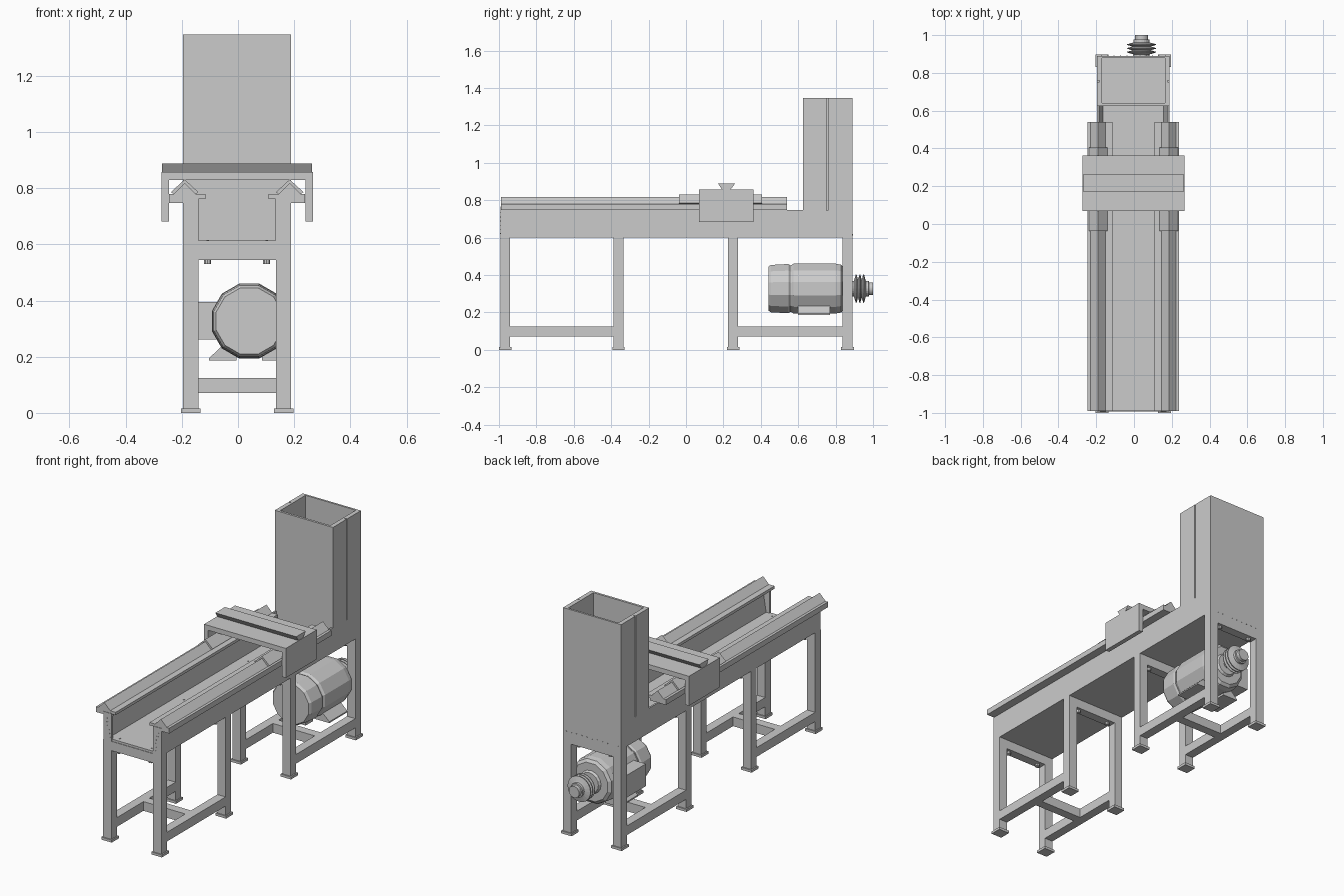
import bpy, bmesh, math
from mathutils import Matrix, Vector

if "Cube" in bpy.data.objects:
    bpy.data.objects.remove(bpy.data.objects["Cube"])

grey = bpy.data.materials.new("machine grey")
grey.diffuse_color = (0.6, 0.6, 0.6, 1)
grey.use_nodes = True
grey.node_tree.nodes["Principled BSDF"].inputs["Base Color"].default_value = grey.diffuse_color
CX = -0.003   # mirror plane of the frame


def finish(name, bm):
    bmesh.ops.recalc_face_normals(bm, faces=bm.faces)
    me = bpy.data.meshes.new(name)
    bm.to_mesh(me)
    bm.free()
    me.materials.append(grey)
    ob = bpy.data.objects.new(name, me)
    bpy.context.collection.objects.link(ob)
    return ob


def add_box(bm, x0, x1, y0, y1, z0, z1):
    m = Matrix.Translation(((x0 + x1) / 2, (y0 + y1) / 2, (z0 + z1) / 2))
    bmesh.ops.create_cube(bm, size=1, matrix=m @ Matrix.Diagonal((x1 - x0, y1 - y0, z1 - z0, 1)))


def boxes(name, *items):
    bm = bmesh.new()
    for b in items:
        add_box(bm, *b)
    return finish(name, bm)


def sides(b):
    """A box given on the +x side (relative to CX) and its mirror image."""
    x0, x1, *r = b
    return [(CX + x0, CX + x1, *r), (CX - x1, CX - x0, *r)]


def prism(name, pts, a, b, axis='y', both=False):
    """Extrude a profile: (x, z) along y, or (y, z) along x."""
    bm = bmesh.new()
    for s in ((1, -1) if both else (1,)):
        def co(p, t):
            return (CX + s * p[0], t, p[1]) if axis == 'y' else (t, p[0], p[1])
        v0 = [bm.verts.new(co(p, a)) for p in pts]
        v1 = [bm.verts.new(co(p, b)) for p in pts]
        bm.faces.new(v0)
        bm.faces.new(v1)
        for i in range(len(pts)):
            j = (i + 1) % len(pts)
            bm.faces.new((v0[i], v0[j], v1[j], v1[i]))
    return finish(name, bm)


def lathe(name, prof, cx, cz, n, turn=0.0):
    """Turn (y, radius) stations about a y-parallel axis."""
    bm = bmesh.new()
    rings = [[bm.verts.new((cx + r * math.cos(turn + 2 * math.pi * k / n), y,
                            cz + r * math.sin(turn + 2 * math.pi * k / n)))
              for k in range(n)] for y, r in prof]
    for a, b in zip(rings, rings[1:]):
        for k in range(n):
            j = (k + 1) % n
            bm.faces.new((a[k], a[j], b[j], b[k]))
    bm.faces.new(rings[0])
    bm.faces.new(rings[-1])
    return finish(name, bm)


def pegs(name, centres, r, depth, axis):
    """Small round bolt heads."""
    rot = Vector((0, 0, 1)).rotation_difference(Vector(axis)).to_matrix().to_4x4()
    bm = bmesh.new()
    for c in centres:
        bmesh.ops.create_cone(bm, cap_ends=True, segments=10, radius1=r, radius2=r,
                              depth=depth, matrix=Matrix.Translation(c) @ rot)
    return finish(name, bm)


# Leg stands: four portals, joined in pairs by low rails
LEGS = [(-0.993, -0.94), (-0.387, -0.335), (0.225, 0.278), (0.837, 0.89)]
legs, feet, bars = [], [], []
for a, b in LEGS:
    legs += sides((0.138, 0.192, a, b, 0.015, 0.6))
    feet += sides((0.131, 0.2, a - 0.007, b + 0.007, 0, 0.015))
    bars.append((CX - 0.138, CX + 0.138, a, b, 0.545, 0.6))
boxes("legs", *legs)
boxes("feet", *feet)
boxes("top_crossbars", *bars)
rails = []
for (a0, a1), (b0, b1) in (LEGS[:2], LEGS[2:]):
    rails += sides((0.138, 0.192, a1, b0, 0.07, 0.125))
    m = (a1 + b0) / 2
    rails.append((CX - 0.138, CX + 0.138, m - 0.027, m + 0.027, 0.07, 0.125))
boxes("low_rails", *rails)
pegs("crossbar_bolts", [(CX + s * 0.105, (a + b) / 2, 0.538) for a, b in LEGS for s in (-1, 1)],
     0.013, 0.016, (0, 0, 1))

# Bed trough with sloping inner walls
boxes("bed_floor", (CX - 0.19, CX + 0.19, -0.99, 0.885, 0.6, 0.613))
prism("bed_walls", [(0.192, 0.6), (0.192, 0.748), (0.182, 0.748), (0.16, 0.613), (0.16, 0.6)],
      -0.99, 0.626, both=True)
boxes("bed_end_plates", *sides((0.137, 0.1915, -0.993, -0.98, 0.6, 0.765)))
pegs("end_plate_bolts", [(CX + s * (0.154 + 0.02 * t / 5 + k), -0.993, 0.622 + 0.022 * t)
                         for s in (-1, 1) for t in range(6) for k in (0, -0.008)],
     0.002, 0.004, (0, 1, 0))
pegs("floor_bolts", [(CX + s * 0.105, y, 0.613) for s in (-1, 1) for y in (-0.96, -0.355, 0.25)],
     0.005, 0.006, (0, 0, 1))

# Slideways: flat flange with a ridge on top
prism("slideways", [(0.112, 0.762), (0.112, 0.779), (0.148, 0.779), (0.187, 0.818), (0.226, 0.779),
                    (0.242, 0.779), (0.242, 0.747), (0.137, 0.747), (0.137, 0.762)],
      -0.99, 0.54, both=True)

# Carriage: ridge pads, bridge, aprons and dovetail
prism("carriage_pads", [(0.138, 0.786), (0.187, 0.831), (0.236, 0.786), (0.226, 0.779),
                        (0.187, 0.815), (0.148, 0.779)], -0.037, 0.405, both=True)
prism("carriage_bridge", [(-0.27, 0.682), (-0.27, 0.858), (0.27, 0.858), (0.27, 0.682),
                          (0.243, 0.682), (0.243, 0.829), (-0.243, 0.829), (-0.243, 0.682)],
      0.07, 0.362)
prism("carriage_dovetail", [(0.192, 0.857), (0.172, 0.888), (0.262, 0.888), (0.238, 0.857)],
      CX - 0.267, CX + 0.267, axis='x')

# Headstock column: open-topped box with a vertical groove on each side
col = [(CX - 0.192, CX + 0.192, 0.626, 0.64, 0.6, 1.347),
       (CX - 0.192, CX + 0.192, 0.878, 0.89, 0.6, 1.347)]
for y0, y1, z0, x1 in ((0.64, 0.752, 0.745, 0.192), (0.752, 0.76, 0.745, 0.18),
                       (0.76, 0.878, 0.745, 0.192), (0.64, 0.878, 0.6, 0.192)):
    col += sides((0.166, x1, y0, y1, z0, 1.347 if z0 > 0.7 else 0.745))
boxes("headstock_column", *col)
pegs("column_bolts", [(CX - 0.17 + 0.034 * i, 0.89, 0.615) for i in range(11)],
     0.003, 0.004, (0, 1, 0))

# Motor
MX, MZ = 0.04, 0.327
T = math.pi / 12
lathe("motor_fan_cover", [(0.44, 0.122), (0.455, 0.131), (0.545, 0.136), (0.557, 0.131)],
      MX, MZ, 12, T)
lathe("motor_body", [(0.55, 0.127), (0.565, 0.131), (0.575, 0.138), (0.80, 0.138),
                     (0.83, 0.132), (0.842, 0.115)], MX, MZ, 12, T)
lathe("motor_flange", [(0.84, 0.07), (0.855, 0.06)], MX, MZ, 16)
boxes("motor_terminal_box", (-0.155, -0.06, 0.6, 0.80, 0.262, 0.395))
prism("motor_feet", [(0.045, 0.187), (0.143, 0.187), (0.143, 0.195), (0.1, 0.235), (0.045, 0.235)],
      0.6, 0.77, both=True).location.x = MX - CX

# Shaft and grooved pulley
lathe("motor_shaft", [(0.85, 0.022), (1.0, 0.022)], MX, MZ, 16)
prof = [(0.885, 0.042), (0.898, 0.042)]
for i in range(3):
    y = 0.9 + i * 0.02
    prof += [(y, 0.05), (y + 0.008, 0.076), (y + 0.012, 0.076), (y + 0.019, 0.05)]
prof += [(0.962, 0.042), (0.977, 0.042), (0.978, 0.034), (1.0, 0.034)]
lathe("pulley", prof, MX, MZ, 20)
